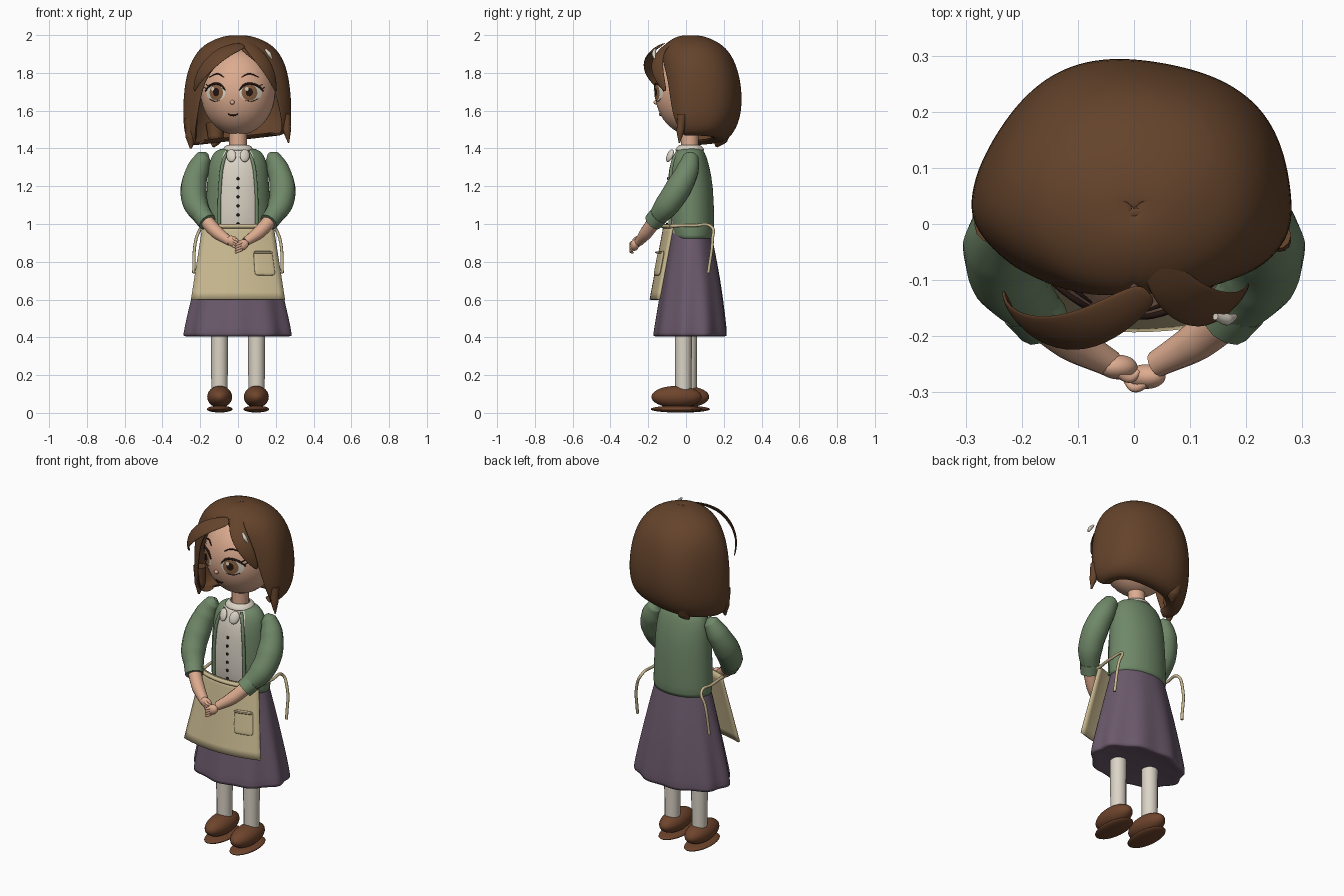
import bpy, bmesh
from math import sin, cos, pi, sqrt, radians
from mathutils import Vector, Matrix

cube = bpy.data.objects.get("Cube")
if cube:
    bpy.data.objects.remove(cube, do_unlink=True)


def material(name, hexcode):
    lin = [(int(hexcode[i:i + 2], 16) / 255) ** 2.2 for i in (0, 2, 4)] + [1]
    m = bpy.data.materials.new(name)
    m.use_nodes = True
    m.diffuse_color = lin
    m.node_tree.nodes["Principled BSDF"].inputs["Base Color"].default_value = lin
    return m


HAIR = material("brown hair", "64452f")
SKIN = material("skin", "dcaa8e")
GREEN = material("sage green", "6f8768")
PURPLE = material("dusty purple", "6b5a6b")
LINEN = material("linen", "c8b88f")
CREAM = material("cream", "dad2c4")
LEATHER = material("leather", "6e4630")
IRIS = material("iris brown", "8a6245")
DARK = material("dark line", "2a1c18")


def finish(name, bm, mats, sub=0, thick=0.0):
    bmesh.ops.remove_doubles(bm, verts=bm.verts, dist=1e-4)
    bmesh.ops.recalc_face_normals(bm, faces=bm.faces)
    me = bpy.data.meshes.new(name)
    bm.to_mesh(me)
    bm.free()
    for m in mats:
        me.materials.append(m)
    for p in me.polygons:
        p.use_smooth = True
    ob = bpy.data.objects.new(name, me)
    bpy.context.collection.objects.link(ob)
    if thick:
        ob.modifiers.new("thickness", "SOLIDIFY").thickness = thick
    if sub:
        s = ob.modifiers.new("smooth", "SUBSURF")
        s.levels = s.render_levels = sub
    return ob


def grid(bm, rows, rule=None):
    vs = [[bm.verts.new(p) for p in r] for r in rows]
    for a, b in zip(vs, vs[1:]):
        for j in range(len(a) - 1):
            f = bm.faces.new((a[j], a[j + 1], b[j + 1], b[j]))
            if rule:
                f.material_index = rule((j + .5) / (len(a) - 1))
    return vs


def loft(name, rows, mats, yc, segs=40, sub=1, thick=0, wave=None, rule=None, tilt=0):
    """Rings of (z, half width, front y, back y, front gap in degrees)."""
    pts = []
    for z, rx, yf, yb, gap in rows:
        ring, g = [], radians(gap)
        for j in range(segs + 1):
            a = g + 2 * (pi - g) * j / segs
            k = wave(a, z) if wave else 1
            c = cos(a)
            y = yc - k * c * (yc - yf if c > 0 else yb - yc)
            x = rx * k * sin(a)
            ring.append((x, y, z + tilt * x * max(0, 1.7 - z)))
        pts.append(ring)
    bm = bmesh.new()
    grid(bm, pts, rule)
    return finish(name, bm, mats, sub, thick)


def ball(name, loc, size, mat, rot=(0, 0, 0)):
    bm = bmesh.new()
    bmesh.ops.create_uvsphere(bm, u_segments=28, v_segments=18, radius=1)
    ob = finish(name, bm, [mat])
    ob.location, ob.scale, ob.rotation_euler = loc, size, rot
    return ob


def tube(name, pts, mat, matrix=None):
    """Round tube through (x, y, z, radius)."""
    cu = bpy.data.curves.new(name, "CURVE")
    cu.dimensions, cu.bevel_depth, cu.use_fill_caps = "3D", 1, True
    cu.bevel_resolution, cu.resolution_u = 4, 8
    sp = cu.splines.new("BEZIER")
    sp.bezier_points.add(len(pts) - 1)
    for b, p in zip(sp.bezier_points, pts):
        b.co, b.radius = p[:3], p[3]
        b.handle_left_type = b.handle_right_type = "AUTO"
    cu.materials.append(mat)
    ob = bpy.data.objects.new(name, cu)
    bpy.context.collection.objects.link(ob)
    if matrix:
        ob.matrix_world = matrix
    return ob


# Shoes, legs, sleeves, forearms, hands, apron strings: both sides
for s, side in ((1, "left"), (-1, "right")):
    y = -0.02 * s
    ball(side + "_sole", (s * .097, y - .03, .02), (.068, .137, .018), LEATHER)
    ball(side + "_shoe", (s * .097, y - .03, .085), (.066, .133, .058), LEATHER)
    tube(side + "_leg", [(s * .098, y * .7, .09, .043), (s * .098, y * .7, .5, .046)], CREAM)
    tube(side + "_sleeve", [(s * .165, .03, 1.375, .012), (s * .18, .026, 1.355, .042),
                            (s * .212, .01, 1.29, .06), (s * .235, -.04, 1.19, .07),
                            (s * .222, -.1, 1.10, .066), (s * .175, -.155, 1.03, .048)], GREEN)
    tube(side + "_cuff", [(s * .19, -.143, 1.045, .052), (s * .162, -.175, 1.01, .05)], GREEN)
    tube(side + "_forearm", [(s * .18, -.155, 1.03, .038), (s * .11, -.21, .955, .035),
                             (s * .04, -.25, .905, .024)], SKIN)
    hx, hy, hz = (.022, -.272, .888) if s > 0 else (-.028, -.255, .908)
    ball(side + "_hand", (hx, hy, hz), (.036, .022, .028), SKIN, (0, s * -.5, 0))
    for i in range(4):
        z = hz + .016 - i * .013
        tube(side + "_finger", [(hx, hy - .012, z, .008), (hx - s * .022, hy - .02, z - .01, .008),
                                (hx - s * .036, hy - .008, z - .018, .005)], SKIN)
    tube(side + "_apron_string", [(s * .183, -.085, .99, .009), (s * .195, .04, .992, .008),
                                  (s * .195, .135, .985, .008), (s * .222, .14, .92, .008),
                                  (s * .235, .118, .74, .008)], LINEN)
    # Jacket opening edge and collar lobe
    tube(side + "_jacket_edge", [(s * .055, -.045, 1.385, .008), (s * .078, -.07, 1.33, .009),
                                 (s * .095, -.083, 1.2, .009), (s * .1, -.083, .98, .009)], GREEN)
    ball(side + "_collar_lobe", (s * .036, -.085, 1.362), (.027, .014, .036), CREAM, (-.35, s * .3, s * .3))


# Skirt with soft folds, closed underneath
def folds(a, z):
    return 1 + .035 * max(0, (.95 - z) / .55) * cos(9 * a + .6)


loft("skirt", [(.97, .155, -.08, .13, 0), (.9, .175, -.09, .145, 0), (.7, .222, -.125, .185, 0),
               (.5, .268, -.155, .21, 0), (.41, .284, -.17, .218, 0), (.4, .28, -.165, .212, 0),
               (.42, .2, -.1, .15, 0), (.42, .002, .028, .032, 0)],
     [PURPLE], .03, 72, 1, wave=folds)

# Torso: jacket with a blouse panel down the front
loft("jacket_and_blouse",
     [(.95, .1, -.04, .1, 0), (.91, .17, -.065, .14, 0), (.93, .176, -.075, .15, 0),
      (1.02, .172, -.1, .15, 0), (1.2, .166, -.1, .145, 0), (1.3, .158, -.09, .125, 0),
      (1.36, .142, -.07, .108, 0), (1.39, .115, -.05, .092, 0), (1.402, .08, -.03, .08, 0),
      (1.402, .002, .022, .026, 0)],
     [GREEN, CREAM], .025, 40, 1, rule=lambda u: 1 if min(u, 1 - u) < .1 else 0)

# Buttons
for i in range(8):
    z = 1.0 + i * .048
    ball("button", (0, -.101 + .3 * max(0, z - 1.22), z), (.008, .006, .008), DARK)

# Neck and collar band
tube("neck", [(0, .02, 1.36, .047), (0, .02, 1.54, .047)], SKIN)
bm = bmesh.new()
grid(bm, [[((r + .006) * sin(a), .02 - r * cos(a), z) for a in [2 * pi * j / 32 for j in range(33)]]
          for r, z in ((.05, 1.42), (.065, 1.412), (.08, 1.39))])
finish("collar_band", bm, [CREAM], 1, .008)


# Apron, waistband and pocket follow one curved sheet
def apron(u, v, off=0):
    return (u * (.187 + .062 * v), -.118 - .075 * v + .045 * u * u - off, 1.0 - .4 * v)


bm = bmesh.new()
grid(bm, [[apron(-1 + i / 8, j / 10) for i in range(17)] for j in range(11)])
finish("apron", bm, [LINEN], 0, .012)
tube("apron_waistband", [(*apron(-1 + i / 4, .03, .002), .011) for i in range(9)], LINEN)
bm = bmesh.new()
grid(bm, [[apron(.39 + .49 * i / 4, .35 + .33 * j / 4, .013) for i in range(5)] for j in range(5)])
finish("apron_pocket", bm, [LINEN], 2, .014)
tube("pocket_hem", [(*apron(.41 + .45 * i / 3, .375, .02), .005) for i in range(4)], LINEN)

# Head, turned slightly to its right
R = Vector((.198, .195, .23))
HEAD = Matrix.Translation((0, .03, 1.70)) @ Matrix.Rotation(radians(-9), 4, "Z")
head = ball("head", (0, 0, 0), R, SKIN)
head.matrix_world = HEAD @ Matrix.Diagonal((*R, 1))


def on_face(x, z, off):
    return (x, -R.y * sqrt(1 - (x / R.x) ** 2 - (z / R.z) ** 2) - off, z)


def disc(name, x, z, rx, rz, off, mat):
    bm = bmesh.new()
    grid(bm, [[on_face(x + rx * k / 5 * cos(t), z + rz * k / 5 * sin(t), off)
               for t in [2 * pi * j / 28 for j in range(29)]] for k in range(6)])
    # The innermost ring collapses to one point
    bmesh.ops.dissolve_degenerate(bm, dist=1e-5, edges=bm.edges)
    finish(name, bm, [mat]).matrix_world = HEAD


def face_line(name, pts, r, mat=DARK):
    n = len(pts) - 1
    tube(name, [(*on_face(x, z, .003), r * (.5 if i in (0, n) else 1)) for i, (x, z) in enumerate(pts)],
         mat, HEAD)


for s, side in ((1, "left"), (-1, "right")):
    e = s * .093
    disc(side + "_eye_white", e, -.005, .056, .044, .002, CREAM)
    disc(side + "_iris", e - s * .004, -.004, .039, .043, .0035, IRIS)
    disc(side + "_pupil", e - s * .004, -.002, .018, .022, .005, DARK)
    disc(side + "_eye_glint", e - .016, .015, .009, .01, .0065, CREAM)
    face_line(side + "_upper_lash", [(e - s * .055, .008), (e - s * .03, .036), (e, .043),
                                     (e + s * .035, .032), (e + s * .062, .004)], .006)
    for k in (0, 1):
        face_line(side + "_lash_tip", [(e + s * (.04 + .012 * k), .026 - .014 * k),
                                       (e + s * (.058 + .01 * k), .04 - .016 * k)], .004)
    face_line(side + "_lower_lash", [(e - s * .025, -.046), (e + s * .01, -.05), (e + s * .04, -.036)], .0025)
    face_line(side + "_brow", [(e - s * .045, .078), (e - s * .01, .095), (e + s * .04, .078)], .004)
ball("nose", HEAD @ Vector((0, -.19, -.056)), (.012, .014, .012), SKIN)
face_line("mouth", [(-.026, -.117), (-.012, -.124), (.012, -.124), (.026, -.117)], .004)


# Bobbed hair: a shell open over the face, curling in at the ends
def locks(a, z):
    return 1 + .02 * cos(5 * a + 1) * min(1, (2 - z) * 4)


loft("hair_bob",
     [(2.0, .002, .02, .024, 0), (1.998, .07, -.04, .09, 0), (1.965, .155, -.1, .17, 0),
      (1.92, .212, -.135, .225, 3), (1.85, .255, -.145, .265, 27), (1.75, .278, -.145, .293, 42),
      (1.63, .287, -.145, .3, 48), (1.53, .285, -.135, .28, 54), (1.46, .265, -.11, .235, 62),
      (1.435, .22, -.08, .18, 68), (1.46, .17, -.04, .13, 72)],
     [HAIR], .04, 40, 2, .012, locks, tilt=.45)


def ribbon(name, pts):
    """Flat tapering lock through (x, y, z, half width), lying against the head."""
    ps = [Vector(p[:3]) for p in pts]
    rows = []
    for i, p in enumerate(ps):
        t = ps[min(i + 1, len(ps) - 1)] - ps[max(i - 1, 0)]
        n = p - Vector((0, .04, 1.7))
        w = t.cross(n).normalized() * pts[i][3]
        bulge = n.normalized() * pts[i][3] * .2
        rows.append([p - w, p + bulge, p + w])
    bm = bmesh.new()
    grid(bm, rows)
    finish(name, bm, [HAIR], 2, .008)


ribbon("right_fringe", [(.03, -.12, 1.95, .03), (-.04, -.17, 1.93, .045), (-.11, -.2, 1.89, .05),
                        (-.18, -.195, 1.82, .045), (-.222, -.16, 1.755, .03), (-.235, -.12, 1.70, .006)])
ribbon("left_fringe", [(.01, .02, 2.0, .012), (.03, -.05, 1.985, .028), (.07, -.125, 1.935, .045),
                       (.13, -.16, 1.87, .05), (.18, -.15, 1.79, .04), (.205, -.11, 1.70, .01)])
ribbon("crown_tuft", [(-.03, .01, 1.99, .004), (0, .022, 2.0, .012), (.04, .022, 1.992, .004)])

# Loose ends and hair clip
tube("left_loose_lock", [(.255, -.02, 1.58, .025), (.26, -.03, 1.49, .02), (.268, -.035, 1.43, .004)], HAIR)
tube("right_loose_lock", [(-.25, .0, 1.56, .035), (-.248, .0, 1.46, .03), (-.25, -.01, 1.4, .006)], HAIR)
tube("back_loose_lock", [(-.12, .2, 1.53, .05), (-.12, .18, 1.45, .04), (-.13, .16, 1.41, .008)], HAIR)
tube("hair_clip", [(.145, -.165, 1.925, .006), (.165, -.17, 1.9, .011), (.18, -.165, 1.875, .005)], CREAM)
